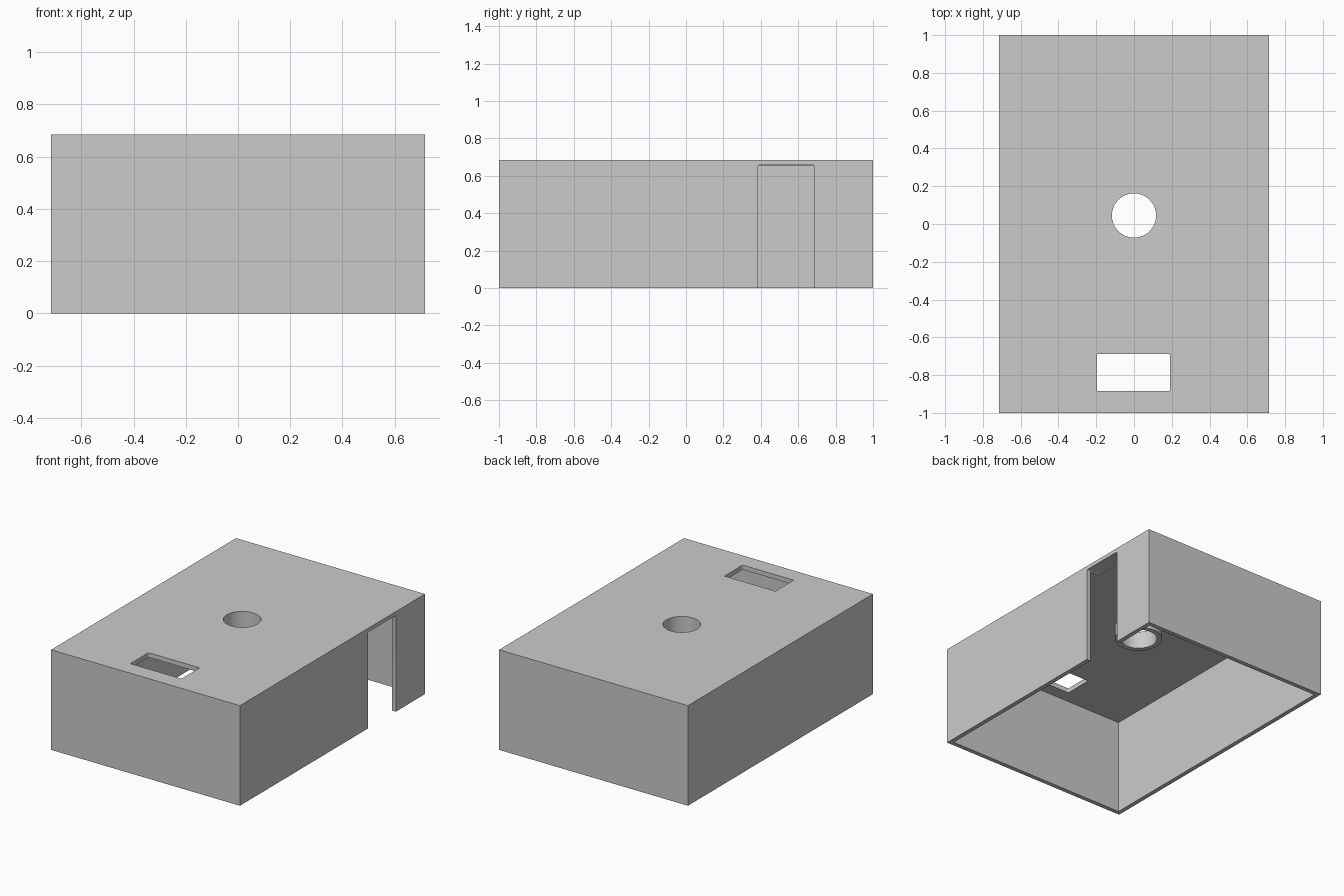
import bpy, bmesh
from mathutils import Vector

if "Cube" in bpy.data.objects:
    bpy.data.objects.remove(bpy.data.objects["Cube"])

W, D, H, T = 0.715, 1.0, 0.685, 0.03   # half width, half depth, height, wall


def finish(name, bm):
    mesh = bpy.data.meshes.new(name)
    bm.to_mesh(mesh)
    bm.free()
    obj = bpy.data.objects.new(name, mesh)
    bpy.context.collection.objects.link(obj)
    return obj


def box(name, lo, hi, axis=None, radius=0.0):
    """Box between two corners; edges along axis may be rounded."""
    lo, hi = Vector(lo), Vector(hi)
    bm = bmesh.new()
    bmesh.ops.create_cube(bm, size=1)
    bmesh.ops.scale(bm, vec=hi - lo, verts=bm.verts)
    bmesh.ops.translate(bm, vec=(lo + hi) / 2, verts=bm.verts)
    if axis is not None:
        edges = [e for e in bm.edges
                 if abs(e.verts[0].co[axis] - e.verts[1].co[axis]) > 1e-4]
        bmesh.ops.bevel(bm, geom=edges, offset=radius, segments=4,
                        profile=0.5, affect='EDGES')
    return finish(name, bm)


def cylinder(name, x, y, r, z0, z1):
    bm = bmesh.new()
    bmesh.ops.create_cone(bm, cap_ends=True, segments=64, radius1=r,
                          radius2=r, depth=z1 - z0)
    bmesh.ops.translate(bm, vec=(x, y, (z0 + z1) / 2), verts=bm.verts)
    return finish(name, bm)


def combine(target, tool, operation='DIFFERENCE'):
    """Apply a boolean and discard the helper."""
    mod = target.modifiers.new(tool.name, 'BOOLEAN')
    mod.operation, mod.object, mod.solver = operation, tool, 'EXACT'
    tool.hide_render = True
    bpy.context.view_layer.objects.active = target
    bpy.ops.object.modifier_apply(modifier=mod.name)
    bpy.data.objects.remove(tool)


# Open-bottomed cover
cover = box("box_cover", (-W, -D, 0), (W, D, H))
combine(cover, box("cavity", (-W + T, -D + T, -0.1), (W - T, D - T, H - T - 0.002)))

# Round hole with a collar hanging below the lid
combine(cover, cylinder("collar", 0, 0.045, 0.15, 0.565, H - 0.015), 'UNION')
combine(cover, cylinder("bore", 0, 0.045, 0.117, 0.4, H + 0.1))

# Rectangular window in the lid
combine(cover, box("window", (-0.196, -0.885, 0.5), (0.191, -0.688, H + 0.1), 2, 0.007))

# Tall slot in the right wall, open at the bottom
combine(cover, box("slot", (W - 0.1, 0.385, -0.1), (W + 0.1, 0.685, 0.658), 0, 0.01))

# Smooth round surfaces, crisp edges
bpy.ops.object.select_all(action='DESELECT')
cover.select_set(True)
bpy.context.view_layer.objects.active = cover
bpy.ops.object.shade_smooth_by_angle(angle=0.52)
